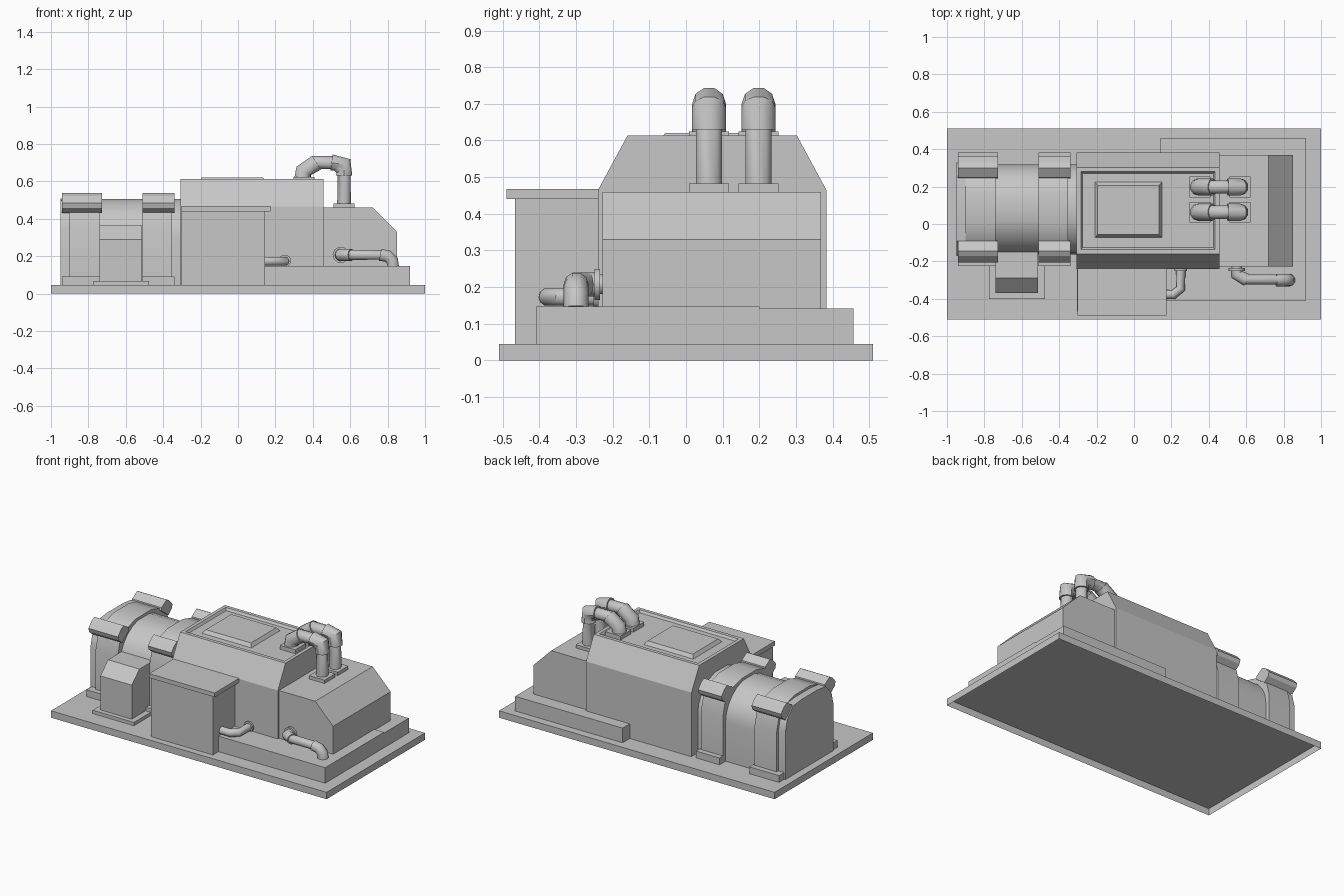
import bpy
import bmesh
import math
from mathutils import Vector

cube = bpy.data.objects.get("Cube")
if cube:
    bpy.data.objects.remove(cube, do_unlink=True)

grey = bpy.data.materials.new("plain_grey")
grey.use_nodes = True
grey.diffuse_color = (0.57, 0.57, 0.57, 1)
bsdf = next(n for n in grey.node_tree.nodes if n.type == 'BSDF_PRINCIPLED')
bsdf.inputs["Base Color"].default_value = (0.57, 0.57, 0.57, 1)
bsdf.inputs["Roughness"].default_value = 0.8


def add_mesh(name, mesh, smooth=None):
    ob = bpy.data.objects.new(name, mesh)
    mesh.materials.clear()
    mesh.materials.append(grey)
    bpy.context.scene.collection.objects.link(ob)
    if smooth:
        mesh.shade_smooth()
        mesh.set_sharp_from_angle(angle=math.radians(smooth))
    return ob


def finish(name, bm, smooth=None):
    mesh = bpy.data.meshes.new(name)
    bm.to_mesh(mesh)
    bm.free()
    return add_mesh(name, mesh, smooth)


def prism_bm(profile, axis, a, b):
    """Extrude a closed profile along x (points y, z) or y (points x, z)."""
    bm = bmesh.new()
    place = (lambda p: (a, p[0], p[1])) if axis == 'x' else (lambda p: (p[0], a, p[1]))
    face = bm.faces.new([bm.verts.new(place(p)) for p in profile])
    ext = bmesh.ops.extrude_face_region(bm, geom=[face])
    step = Vector((b - a, 0, 0)) if axis == 'x' else Vector((0, b - a, 0))
    bmesh.ops.translate(bm, vec=step, verts=[v for v in ext['geom'] if isinstance(v, bmesh.types.BMVert)])
    bmesh.ops.recalc_face_normals(bm, faces=bm.faces)
    return bm


def prism(name, profile, axis, a, b, smooth=None):
    return finish(name, prism_bm(profile, axis, a, b), smooth)


def box_bm(x, y, z):
    return prism_bm([(x[0], z[0]), (x[1], z[0]), (x[1], z[1]), (x[0], z[1])], 'y', *y)


def box(name, x, y, z):
    return finish(name, box_bm(x, y, z))


def top_face(bm):
    return max((f for f in bm.faces if f.normal.z > 0.9), key=lambda f: f.calc_center_median().z)


def tube(name, points, radius):
    curve = bpy.data.curves.new(name, 'CURVE')
    curve.dimensions = '3D'
    curve.bevel_depth = radius
    curve.bevel_resolution = 3
    curve.use_fill_caps = True
    spline = curve.splines.new('POLY')
    spline.points.add(len(points) - 1)
    for p, co in zip(spline.points, points):
        p.co = (*co, 1)
    temp = bpy.data.objects.new(name + "_path", curve)
    bpy.context.scene.collection.objects.link(temp)
    deps = bpy.context.evaluated_depsgraph_get()
    mesh = bpy.data.meshes.new_from_object(temp.evaluated_get(deps))
    bpy.data.objects.remove(temp, do_unlink=True)
    return add_mesh(name, mesh, 40)


# Foundation slab, open underneath
bm = box_bm((-1, 1), (-0.51, 0.51), (0, 0.045))
bmesh.ops.delete(bm, geom=[f for f in bm.faces if f.normal.z < -0.9], context='FACES')
finish("foundation_slab", bm)

# Plinths
box("front_plinth", (-0.25, 0.92), (-0.41, 0.2), (0.045, 0.147))
box("rear_plinth", (0.14, 0.92), (0.2, 0.457), (0.045, 0.141))

# Main housing with a sunken roof panel
bm = prism_bm([(-0.24, 0.045), (-0.24, 0.465), (-0.16, 0.613), (0.303, 0.613), (0.383, 0.465), (0.383, 0.045)],
              'x', -0.308, 0.457)
bm.normal_update()
roof = top_face(bm)
bmesh.ops.inset_individual(bm, faces=[roof], thickness=0.033)
bmesh.ops.inset_individual(bm, faces=[roof], thickness=0.014, depth=-0.015)
finish("main_housing", bm)

# Roof hatch with sloping sides
bm = box_bm((-0.21, 0.15), (-0.075, 0.225), (0.596, 0.62))
bm.normal_update()
for v in top_face(bm).verts:
    v.co.x += 0.016 if v.co.x < -0.03 else -0.016
    v.co.y += 0.018 if v.co.y < 0.07 else -0.018
finish("roof_hatch", bm)

# Lower end housing with sloping nose
prism("end_housing", [(0.45, 0.13), (0.85, 0.13), (0.85, 0.33), (0.72, 0.46), (0.45, 0.46)],
      'y', -0.228, 0.368)

# Front cabinet and lid
box("cabinet", (-0.305, 0.145), (-0.467, -0.23), (0.045, 0.44))
box("cabinet_lid", (-0.302, 0.174), (-0.49, -0.23), (0.44, 0.468))

# Arched generator
MID = 0.078


def mirrored(right):
    return [(MID + y, z) for y, z in right] + [(MID - y, z) for y, z in reversed(right)]


def arch(width, height):
    steps = [math.radians(15 * i) for i in range(6)]
    curve = [(width * math.cos(t), 0.3 + (height - 0.3) * math.sin(t)) for t in steps]
    return mirrored([(width, 0.045)] + curve)


def band_profile(width, height):
    return mirrored([(width, 0.045), (width, 0.35), (width * 0.92, 0.43), (0.17, 0.497), (0.08, height)])


prism("generator_body", arch(0.24, 0.513), 'x', -0.76, -0.3, 35)
prism("generator_end", band_profile(0.25, 0.507), 'x', -0.95, -0.74, 30)
for label, band, x0, x1 in (("outer", -0.9, -0.942, -0.728), ("inner", -0.51, -0.51, -0.34)):
    prism(label + "_band", band_profile(0.268, 0.523), 'x', band, x1 - 0.012, 30)
    for side, s in (("front", -1), ("rear", 1)):
        # Chunky clamp seated on the shoulder of the arch
        clamp = [(0.165, 0.485), (0.17, 0.505), (0.222, 0.537), (0.25, 0.522), (0.283, 0.485), (0.275, 0.458), (0.24, 0.43)]
        prism(f"{label}_{side}_clamp", [(MID + s * y, z) for y, z in clamp], 'x', x0, x1)
        y0, y1 = sorted((MID + s * 0.2, MID + s * 0.303))
        box(f"{label}_{side}_foot", (x0, x1), (y0, y1), (0.045, 0.09))

# Small sloped junction box on its own pad
prism("junction_box", [(-0.37, 0.05), (-0.37, 0.29), (-0.29, 0.365), (-0.12, 0.365), (-0.12, 0.05)],
      'x', -0.74, -0.512)
box("junction_pad", (-0.775, -0.475), (-0.4, -0.1), (0.045, 0.067))

# Pair of exhaust pipes from the end housing to the roof
for side, y in (("front", 0.063), ("rear", 0.198)):
    path = [(0.355, y, 0.6), (0.355, y, 0.66), (0.405, y, 0.7), (0.52, y, 0.7), (0.567, y, 0.655), (0.567, y, 0.46)]
    tube(side + "_exhaust", path, 0.037)
    tube(side + "_exhaust_roof_elbow", [(0.345, y, 0.615), (0.35, y, 0.655), (0.42, y, 0.7)], 0.046)
    tube(side + "_exhaust_end_elbow", [(0.5, y, 0.7), (0.567, y, 0.69), (0.567, y, 0.63)], 0.046)
    for place, x, z0, z1 in (("roof", 0.354, 0.598, 0.624), ("end", 0.567, 0.455, 0.482)):
        box(f"{side}_{place}_flange", (x - 0.056, x + 0.056), (y - 0.055, y + 0.055), (z0, z1))

# Short pipe from cabinet to main housing
tube("short_pipe", [(0.14, -0.378, 0.173), (0.21, -0.378, 0.173), (0.25, -0.345, 0.173), (0.25, -0.235, 0.173)], 0.025)
tube("short_pipe_flange", [(0.25, -0.252, 0.175), (0.25, -0.235, 0.175)], 0.034)

# Long drain pipe from end housing down to the plinth
tube("drain_pipe", [(0.55, -0.225, 0.207), (0.55, -0.27, 0.207), (0.585, -0.297, 0.207),
                    (0.78, -0.297, 0.207), (0.825, -0.297, 0.175), (0.828, -0.297, 0.145)], 0.028)
tube("drain_pipe_start_elbow", [(0.55, -0.235, 0.207), (0.55, -0.27, 0.207), (0.605, -0.3, 0.207)], 0.034)
tube("drain_pipe_end_elbow", [(0.76, -0.3, 0.207), (0.8, -0.3, 0.2), (0.825, -0.3, 0.175), (0.828, -0.3, 0.145)], 0.034)
tube("drain_pipe_flange", [(0.55, -0.25, 0.207), (0.55, -0.235, 0.207)], 0.044)
